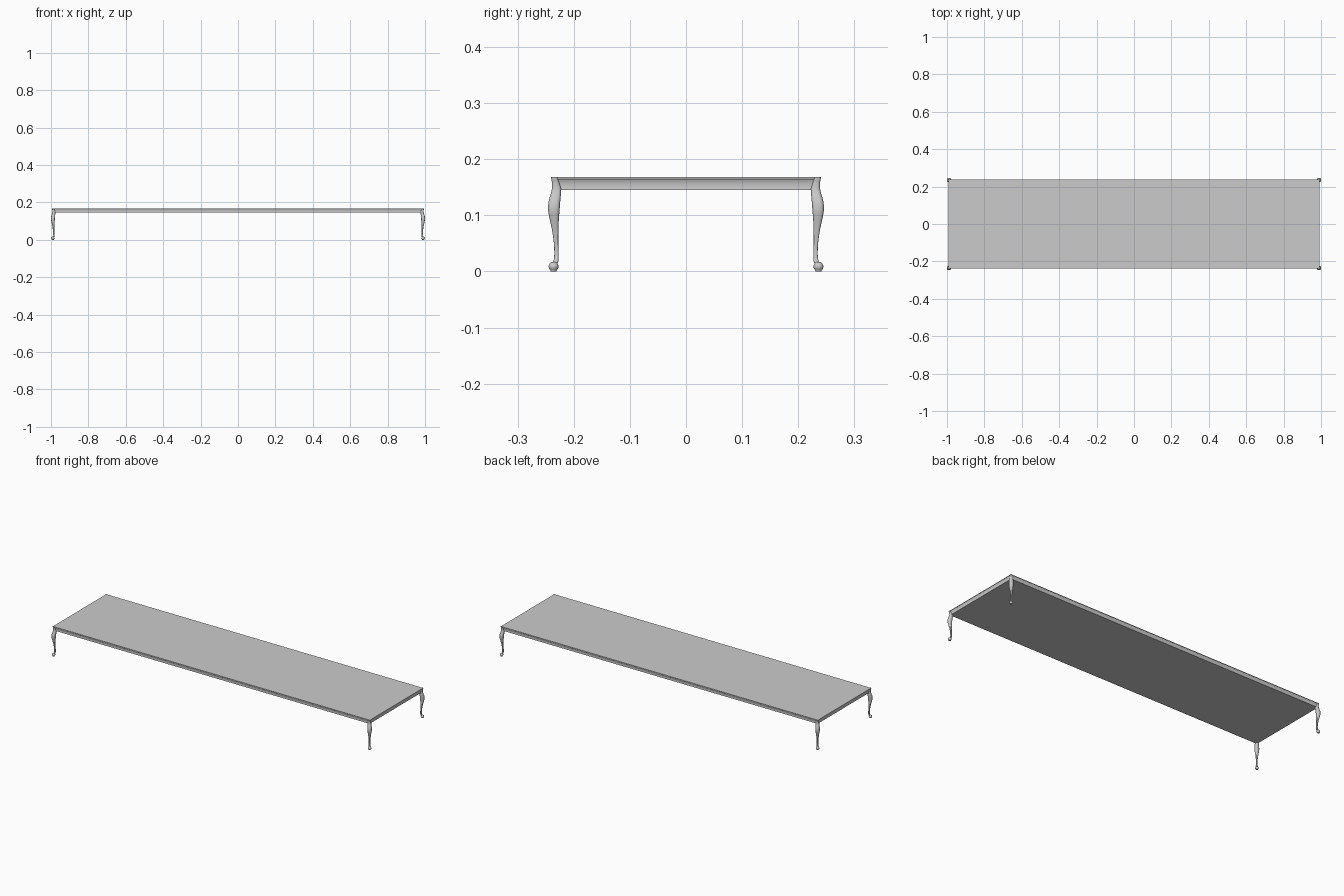
import bpy, bmesh, math

if "Cube" in bpy.data.objects:
    bpy.data.objects.remove(bpy.data.objects["Cube"])

DX = 0.754  # difference between half length and half width


def loft(name, rings, angle=40):
    """Skin a stack of equal-sized point rings and cap both ends."""
    bm = bmesh.new()
    rows = [[bm.verts.new(p) for p in ring] for ring in rings]
    n = len(rows[0])
    for a, b in zip(rows, rows[1:]):
        for i in range(n):
            j = (i + 1) % n
            bm.faces.new((a[i], a[j], b[j], b[i]))
    bm.faces.new(rows[0])
    bm.faces.new(rows[-1])
    bmesh.ops.recalc_face_normals(bm, faces=bm.faces)
    mesh = bpy.data.meshes.new(name)
    bm.to_mesh(mesh)
    bm.free()
    ob = bpy.data.objects.new(name, mesh)
    bpy.context.collection.objects.link(ob)
    bpy.ops.object.select_all(action='DESELECT')
    ob.select_set(True)
    bpy.context.view_layer.objects.active = ob
    bpy.ops.object.shade_smooth_by_angle(angle=math.radians(angle))
    return ob


def mirror_to_corners(ob):
    m = ob.modifiers.new("corners", 'MIRROR')
    m.use_axis = (True, True, False)
    m.use_mirror_merge = False


def section(c, r, z, power=1.0, n=20):
    """Ring around a corner position; power below 1 makes it squarer."""
    def soft(v):
        return math.copysign(abs(v) ** power, v)
    ring = []
    for i in range(n):
        t = 2 * math.pi * (i + 0.5) / n
        ring.append((c + DX + r * soft(math.cos(t)), c + r * soft(math.sin(t)), z))
    return ring


def smooth_profile(pts, steps=3):
    """Catmull-Rom interpolation through the stations."""
    out = []
    for i in range(len(pts) - 1):
        p0, p1, p2 = pts[max(i - 1, 0)], pts[i], pts[i + 1]
        p3 = pts[min(i + 2, len(pts) - 1)]
        for s in range(steps):
            t = s / steps
            out.append([0.5 * (2 * b + (c - a) * t + (2 * a - 5 * b + 4 * c - d) * t * t
                               + (3 * b - a - 3 * c + d) * t ** 3)
                        for a, b, c, d in zip(p0, p1, p2, p3)])
    return out + [list(pts[-1])]


# table top with a thin lip and a coved apron, solid underneath
cove = [(0.2345, 0.145), (0.234, 0.150), (0.2343, 0.155), (0.2352, 0.160),
        (0.237, 0.164), (0.2385, 0.165), (0.2385, 0.1685)]
loft("table_top", [[(sx * (h + DX), sy * h, z)
                    for sx, sy in ((1, 1), (-1, 1), (-1, -1), (1, -1))]
                   for h, z in cove], 30)

# cabriole legs bending out along the corner diagonals: z, inner, outer
stations = [(0.012, 0.2300, 0.2390), (0.018, 0.2275, 0.2365), (0.030, 0.2270, 0.2348),
            (0.050, 0.2275, 0.2355), (0.070, 0.2275, 0.2382), (0.085, 0.2270, 0.2412),
            (0.100, 0.2260, 0.2445), (0.112, 0.2250, 0.2460), (0.125, 0.2240, 0.2448),
            (0.138, 0.2228, 0.2412), (0.147, 0.2225, 0.2392), (0.158, 0.2260, 0.2390),
            (0.164, 0.2280, 0.2400), (0.1685, 0.2290, 0.2405)]
leg = loft("legs", [section((i + o) / 2, (o - i) / 2, z, 0.65)
                    for z, i, o in smooth_profile(stations)], 45)
mirror_to_corners(leg)

# turned pad feet
foot = [(0.0055, 0.0), (0.006, 0.003), (0.0083, 0.005), (0.009, 0.0085),
        (0.0085, 0.0115), (0.0068, 0.0145), (0.004, 0.0165)]
feet = loft("feet", [section(0.236, r, z) for r, z in foot], 45)
mirror_to_corners(feet)
